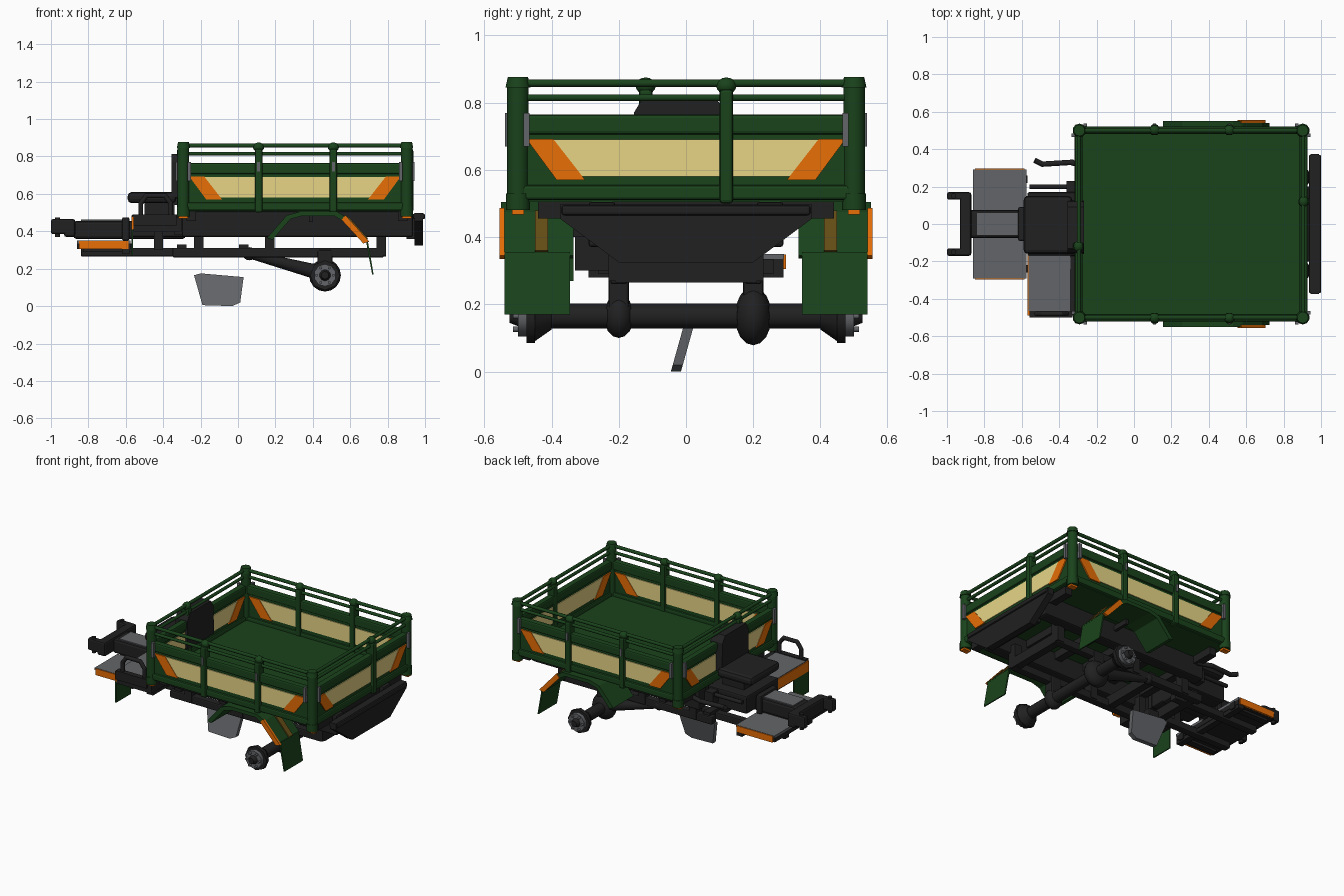
import bpy, bmesh, math
from mathutils import Matrix, Vector

if "Cube" in bpy.data.objects:
    bpy.data.objects.remove(bpy.data.objects["Cube"])

def material(name, rgb):
    m = bpy.data.materials.new(name)
    m.diffuse_color = (*rgb, 1)
    m.use_nodes = True
    m.node_tree.nodes["Principled BSDF"].inputs["Base Color"].default_value = m.diffuse_color
    return m

GREEN = material("green paint", (0.010, 0.056, 0.011))
CREAM = material("cream paint", (0.84, 0.70, 0.25))
ORANGE = material("orange paint", (0.82, 0.16, 0.002))
BLACK = material("black steel", (0.015, 0.015, 0.016))
GREY = material("grey metal", (0.125, 0.13, 0.14))
BROWN = material("faded orange", (0.13, 0.075, 0.008))
I = Matrix()

def finish(name, bm, mat, M=I, smooth=False):
    bmesh.ops.recalc_face_normals(bm, faces=bm.faces)
    if smooth:
        for f in bm.faces:
            f.smooth = len(f.verts) <= 4
    me = bpy.data.meshes.new(name)
    bm.to_mesh(me)
    bm.free()
    me.transform(M)
    me.materials.append(mat)
    ob = bpy.data.objects.new(name, me)
    bpy.context.collection.objects.link(ob)
    return ob

def box(name, x, y, z, mat, bevel=0, M=I):
    bm = bmesh.new()
    bmesh.ops.create_cube(bm, size=1)
    for v in bm.verts:
        v.co = [(r[0] + r[1]) / 2 + c * (r[1] - r[0]) for r, c in zip((x, y, z), v.co)]
    if bevel:
        bmesh.ops.bevel(bm, geom=bm.edges[:], offset=bevel, segments=2, affect='EDGES', profile=0.5)
    return finish(name, bm, mat, M)

def prism(name, pts, y, mat, M=I):
    """Outline in local x-z, extruded along local y."""
    bm = bmesh.new()
    a, b = [[bm.verts.new((p[0], yy, p[1])) for p in pts] for yy in y]
    bm.faces.new(a)
    bm.faces.new(b)
    for i in range(len(pts)):
        j = (i + 1) % len(pts)
        bm.faces.new((a[i], a[j], b[j], b[i]))
    return finish(name, bm, mat, M)

def rod(name, p, q, r, mat, r2=None, n=10, M=I):
    p, q = Vector(p), Vector(q)
    d = q - p
    bm = bmesh.new()
    bmesh.ops.create_cone(bm, cap_ends=True, segments=n, radius1=r, radius2=r if r2 is None else r2, depth=d.length)
    T = Matrix.Translation((p + q) / 2) @ d.to_track_quat('Z', 'Y').to_matrix().to_4x4()
    bm.transform(T)
    return finish(name, bm, mat, M, True)

def pipe(name, pts, r, mat):
    for p, q in zip(pts, pts[1:]):
        rod(name, p, q, r, mat)
        ball(name + "_joint", q, (r, r, r), mat)

def ball(name, c, s, mat, M=I):
    bm = bmesh.new()
    bmesh.ops.create_uvsphere(bm, u_segments=12, v_segments=8, radius=1)
    bm.transform(Matrix.Translation(c) @ Matrix.Diagonal((*s, 1)))
    return finish(name, bm, mat, M, True)

# Cargo box: each wall has local x along it and local y pointing inward
def wall(name, c, turn, L, posts, latches=True):
    M = Matrix.Translation((*c, 0)) @ Matrix.Rotation(math.radians(turn), 4, 'Z')
    box(name + "_panel", (-L, L), (0, 0.02), (0.51, 0.76), GREEN, 0, M)
    box(name + "_sill", (-L, L), (-0.012, 0.03), (0.51, 0.555), GREEN, 0.01, M)
    box(name + "_rim", (-L, L), (-0.012, 0.03), (0.705, 0.765), GREEN, 0.01, M)
    for side, y, yo in (("outer", (-0.005, 0), (-0.008, 0)), ("inner", (0.02, 0.025), (0.02, 0.028))):
        prism(f"{name}_{side}_cream", [(-L + .10, .69), (L - .10, .69), (L - .18, .58), (-L + .18, .58)], y, CREAM, M)
        for s in (-1, 1):
            pts = [(-L + .035, .692), (-L + .115, .692), (-L + .21, .57), (-L + .125, .57)]
            prism(f"{name}_{side}_stripe", [(-s * px, pz) for px, pz in pts], yo, ORANGE, M)
    rod(name + "_top_rail", (-L, .01, .858), (L, .01, .858), .011, GREEN, M=M)
    rod(name + "_low_rail", (-L, .01, .815), (L, .01, .815), .010, GREEN, M=M)
    for s in posts:
        box(name + "_post", (s - .02, s + .02), (-.022, .035), (.50, .84), GREEN, .01, M)
        ball(name + "_post_cap", (s, .008, .85), (.03, .026, .025), GREEN, M)
        if latches:
            box(name + "_latch", (s - .008, s + .008), (-.028, -.02), (.72, .77), GREY, 0, M)
    for s in (-1, 1):
        k = s * (L - .035)
        box(name + "_corner_latch", (k - .009, k + .009), (-.028, -.01), (.67, .77), GREY, 0, M)

CX = 0.305
wall("front_side", (CX, -.51), 0, .60, (-.195, .205))
wall("back_side", (CX, .51), 180, .60, (-.205, .195))
wall("tailboard", (.915, 0), 90, .51, (.12,), False)
wall("headboard", (-.305, 0), -90, .51, (.12,), False)
box("cargo_floor", (-.30, .91), (-.505, .505), (.505, .53), GREEN)
for x in (-.292, .902):
    for y in (-.5, .5):
        rod("corner_post", (x, y, .485), (x, y, .865), .032, GREEN)
        rod("corner_cap", (x, y, .845), (x, y, .877), .037, GREEN, .03)
        rod("corner_foot", (x, y, .48), (x, y, .53), .036, GREEN)
        box("corner_lamp", (x - .025, x + .025), (y - .018, y + .018), (.468, .482), ORANGE)

# Chassis
for s in (-1, 1):
    y = .25 * s
    box("main_beam", (-.30, .935), (y - .04, y + .04), (.37, .505), BLACK, .01)
    box("lower_rail", (-.35, .78), (.2 * s - .025, .2 * s + .025), (.26, .312), BLACK, .008)
    for x in (-.21, .17, .765):
        box("rail_hanger", (x - .025, x + .025), (.2 * s - .03, .2 * s + .03), (.27, .42), BLACK)
for x in (-.25, 0, .2, .42, .64, .88):
    w = .44 if x < -.1 or x > .8 else .28
    box("cross_beam", (x - .025, x + .025), (-w, w), (.455, .506), BLACK)
for x in (-.3, .03, .765):
    box("lower_cross_beam", (x - .025, x + .025), (-.21, .21), (.265, .33), BLACK)
YZ = Matrix.Rotation(math.pi / 2, 4, 'Z')
prism("rear_bumper", [(-.375, .497), (.375, .497), (.375, .455), (.20, .325), (-.20, .325), (-.375, .455)], (-.99, -.945), BLACK, YZ)
box("bumper_bar", (.935, 1.0), (-.37, .37), (.465, .495), BLACK, .008)
box("bumper_mount", (.90, .95), (-.2, .2), (.36, .47), BLACK)

# Axle, hubs and drive
AX, AZ = .465, .165
rod("axle_tube", (AX, -.48, AZ), (AX, .48, AZ), .037, BLACK, n=12)
ball("differential", (AX, .2, AZ), (.085, .055, .087), BLACK)
ball("axle_clamp", (AX, -.2, AZ), (.06, .045, .065), BLACK)
rod("drive_shaft", (.03, .2, .285), (.43, .2, .18), .02, BLACK, .04)
ball("shaft_joint", (.06, .2, .28), (.035, .03, .035), BLACK)
for s in (-1, 1):
    box("axle_bracket", (AX - .04, AX + .04), (.2 * s - .03, .2 * s + .03), (.17, .30), BLACK, .008)
    rod("hub_cone", (AX, .40 * s, AZ), (AX, .45 * s, AZ), .04, BLACK, .075)
    rod("hub_drum", (AX, .45 * s, AZ), (AX, .475 * s, AZ), .08, BLACK, n=8)
    rod("hub_face", (AX, .475 * s, AZ), (AX, .50 * s, AZ), .06, GREY)
    rod("hub_cap", (AX, .50 * s, AZ), (AX, .525 * s, AZ), .03, BLACK, .02)
    for k in range(6):
        a = k * math.pi / 3
        p = (AX + .045 * math.cos(a), AZ + .045 * math.sin(a))
        rod("wheel_bolt", (p[0], .5 * s, p[1]), (p[0], .515 * s, p[1]), .008, GREY, n=6)

# Fenders with mud flaps and stripes
for s in (-1, 1):
    y = sorted((.335 * s, .55 * s))
    prism("fender", [(.155, .365), (.26, .485), (.33, .505), (.53, .505), (.58, .475), (.695, .345),
                     (.67, .337), (.56, .455), (.515, .482), (.34, .482), (.28, .465), (.185, .355)], y, GREEN)
    slope = [(.575, .486), (.702, .345), (.670, .335), (.553, .462)]
    prism("fender_edge_stripe", slope, sorted((.54 * s, .555 * s)), ORANGE)
    up = [(.585, .474), (.69, .355), (.696, .36), (.591, .479)]
    prism("fender_middle_stripe", up, sorted((.41 * s, .45 * s)), BROWN)
    prism("mud_flap", [(.683, .355), (.693, .355), (.725, .17), (.717, .17)], sorted((.345 * s, .54 * s)), GREEN)
    box("fender_stay", (.38, .40), sorted((.25 * s, .40 * s)), (.45, .485), BLACK)

# Drawbar and hitch
box("drawbar", (-.88, -.28), (-.075, .075), (.36, .455), BLACK, .015)
box("drawbar_cover", (-.84, -.62), (-.062, .062), (.455, .462), GREY)
box("drawbar_collar", (-.62, -.58), (-.09, .09), (.35, .475), BLACK, .01)
box("hitch_beam", (-.93, -.87), (-.17, .17), (.37, .465), BLACK, .012)
for y in (-.15, .15):
    box("hitch_arm", (-1.0, -.88), (y - .02, y + .02), (.385, .465), BLACK, .01)
    rod("hitch_pin", (-.965, y, .37), (-.965, y, .475), .014, BLACK)

# Foot plates
for s in (-1, 1):
    box("foot_plate", (-.86, -.575), sorted((.05 * s, .292 * s)), (.335, .35), GREY)
    box("foot_plate_edge", (-.85, -.585), sorted((.286 * s, .297 * s)), (.305, .348), ORANGE)
    box("foot_plate_rib", (-.83, -.57), sorted((.22 * s, .26 * s)), (.29, .335), BLACK)
    box("front_rail", (-.84, -.20), sorted((.10 * s, .15 * s)), (.265, .312), BLACK, .008)
box("foot_plate_tray", (-.86, -.575), (-.285, .285), (.305, .335), BLACK)
box("front_cross_beam", (-.62, -.578), (-.29, .29), (.28, .335), BLACK)

# Seat on its base; the backrest passes through the headboard
box("seat_base", (-.57, -.28), (-.17, .17), (.37, .49), BLACK, .01)
box("seat_riser", (-.50, -.34), (-.10, .10), (.48, .56), BLACK)
box("seat_cushion", (-.59, -.33), (-.16, .15), (.55, .61), BLACK, .022)
prism("seat_back", [(-.16, .58), (-.155, .77), (-.13, .812), (.09, .812), (.12, .77), (.125, .58)], (.266, .355), BLACK, YZ)
box("seat_hinge", (-.36, -.32), (-.1, .06), (.54, .60), BLACK)

# Toolbox beside the seat, with apron and hand rail
box("toolbox", (-.56, -.30), (-.49, -.16), (.40, .475), BLACK)
box("toolbox_lid", (-.565, -.34), (-.465, -.155), (.475, .485), GREY)
box("toolbox_front_band", (-.57, -.56), (-.49, -.16), (.41, .480), ORANGE)
box("toolbox_apron", (-.569, -.561), (-.49, -.335), (.27, .41), GREEN)
box("toolbox_bracket", (-.45, -.40), (-.33, -.10), (.30, .41), BLACK)
box("toolbox_outer_edge", (-.56, -.33), (-.50, -.465), (.43, .49), BLACK)
pipe("hand_rail", [(-.52, -.48, .48), (-.52, -.48, .55), (-.49, -.48, .59), (-.39, -.48, .59), (-.36, -.48, .55), (-.36, -.48, .48)], .013, BLACK)

# Brake lever and linkage on the far side
pipe("brake_lever", [(-.53, .34, .47), (-.49, .32, .46), (-.33, .33, .46)], .015, BLACK)
rod("lever_support", (-.34, .33, .46), (-.24, .3, .46), .015, BLACK)
rod("linkage_rod", (-.56, .2, .46), (-.29, .2, .46), .013, BLACK)
box("linkage_bracket", (-.36, -.30), (.16, .23), (.40, .48), BLACK)
box("side_bracket", (-.34, -.29), (-.24, -.18), (.38, .48), BLACK)

# Prop stand, leaning plate
stand = prism("prop_stand", [(-.235, .165), (-.20, .175), (.03, .155), (.012, .02), (-.03, .0), (-.19, .005)], (-.015, .015), GREY)
for v in stand.data.vertices:
    v.co.y += -.03 + .28 * v.co.z
